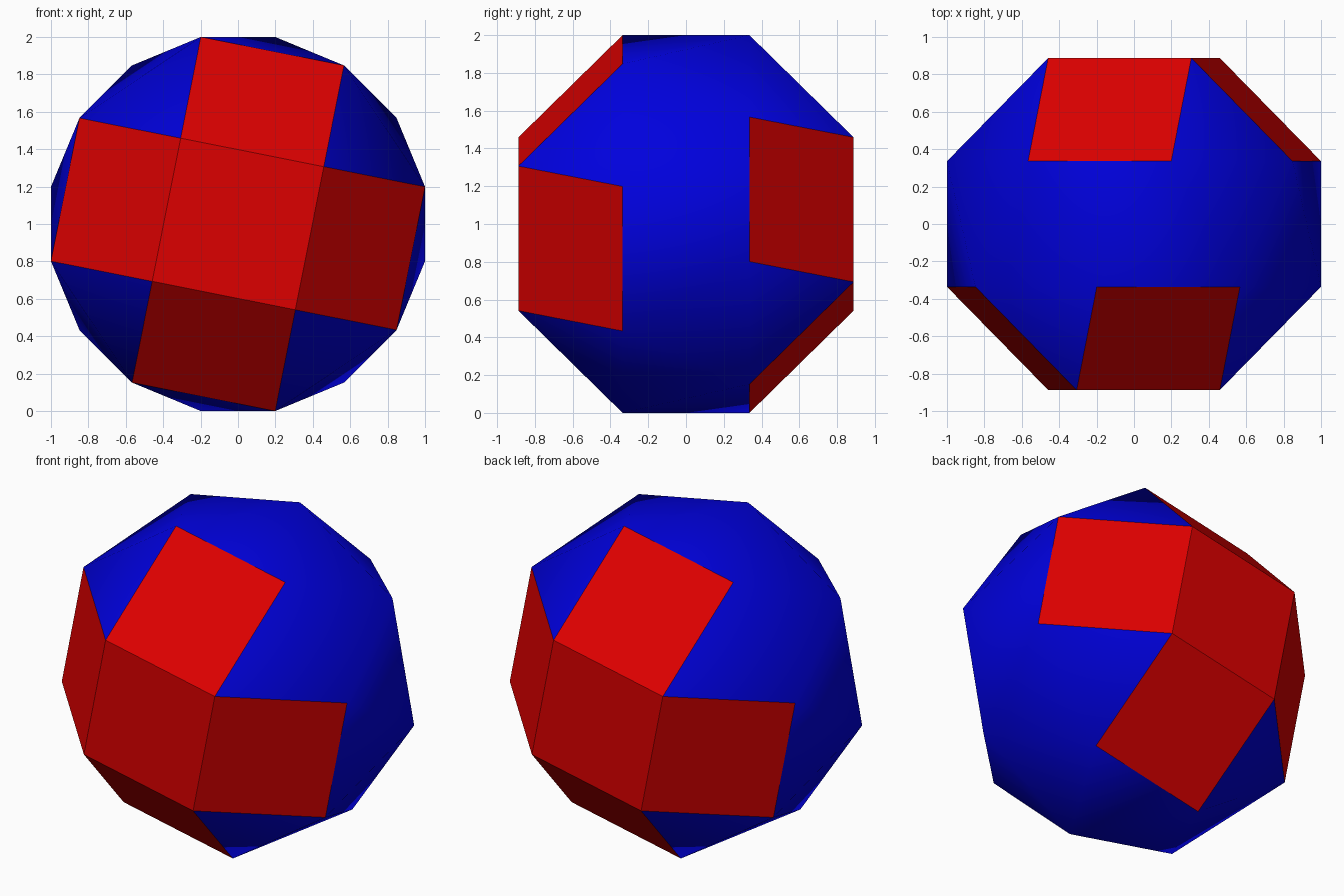
import bpy, bmesh, math

if "Cube" in bpy.data.objects:
    bpy.data.objects.remove(bpy.data.objects["Cube"])

R = 1 / math.cos(math.radians(11.25))      # octagon radius
EDGE = 2 * R * math.sin(math.radians(22.5))
BELT_Y = 0.4302 * EDGE                     # half height of the triangle belt
CAP_Y = BELT_Y + EDGE / math.sqrt(2)


def material(name, color):
    m = bpy.data.materials.new(name)
    m.diffuse_color = (*color, 1)
    m.use_nodes = True
    m.node_tree.nodes["Principled BSDF"].inputs["Base Color"].default_value = m.diffuse_color
    return m


def ring(bm, count, radius, start, y):
    verts = []
    for i in range(count):
        a = math.radians(start) + 2 * math.pi * i / count
        verts.append(bm.verts.new((radius * math.cos(a), y, 1 + radius * math.sin(a))))
    return verts


bm = bmesh.new()
belts = []

# Two square-topped caps, twisted against each other
for side, start in ((-1, 11.25), (1, 33.75)):
    octagon = ring(bm, 8, R, start, side * BELT_Y)
    square = ring(bm, 4, EDGE / math.sqrt(2), start + 22.5, side * CAP_Y)
    bm.faces.new(square)
    for i in range(4):
        a, b = octagon[2 * i], octagon[2 * i + 1]
        c = octagon[(2 * i + 2) % 8]
        s, t = square[i], square[(i + 1) % 4]
        bm.faces.new((a, b, s))            # corner triangle
        bm.faces.new((b, c, t, s))         # side square
    belts.append(octagon)

# Belt of sixteen triangles joining the caps
front, back = belts
for i in range(8):
    j = (i + 1) % 8
    bm.faces.new((front[i], back[i], front[j]))
    bm.faces.new((back[i], back[j], front[j]))

# Squares are red, triangles are blue
for f in bm.faces:
    f.material_index = 0 if len(f.verts) == 4 else 1
bmesh.ops.recalc_face_normals(bm, faces=bm.faces)

mesh = bpy.data.meshes.new("faceted_solid")
bm.to_mesh(mesh)
bm.free()
mesh.materials.append(material("red", (0.72, 0.0, 0.0)))
mesh.materials.append(material("blue", (0.0, 0.0, 0.72)))
solid = bpy.data.objects.new("faceted_solid", mesh)
bpy.context.collection.objects.link(solid)

# Soft shading between triangles, crisp edges around the squares
bpy.context.view_layer.objects.active = solid
solid.select_set(True)
bpy.ops.object.shade_smooth_by_angle(angle=math.radians(30))
